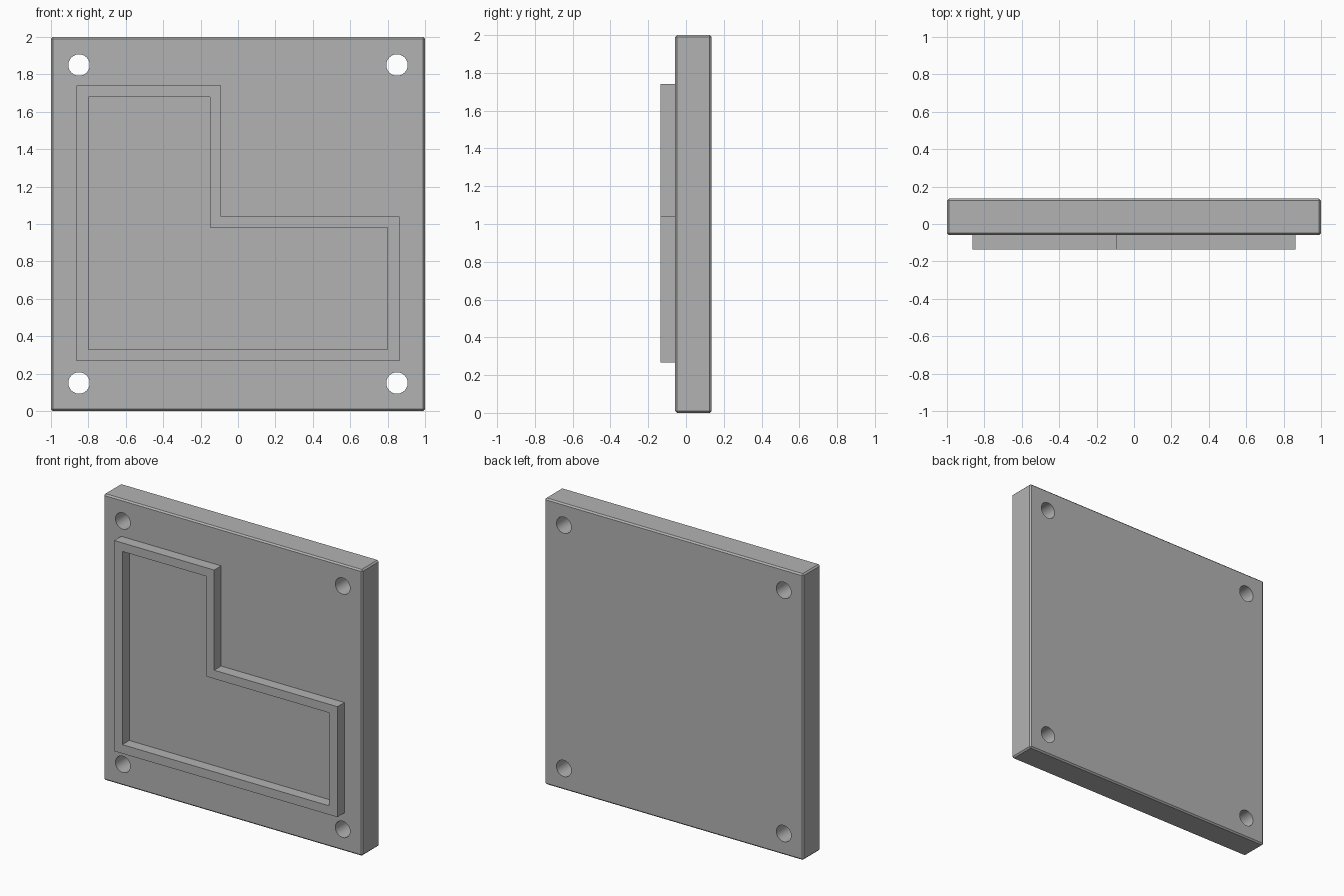
import bpy, bmesh, math
from mathutils import Matrix

if "Cube" in bpy.data.objects:
    bpy.data.objects.remove(bpy.data.objects["Cube"])

FRONT, BACK = -0.058, 0.135      # plate faces
RIM_FRONT = -0.135               # front of the raised rim

grey = bpy.data.materials.new("plain grey")
grey.diffuse_color = (0.45, 0.45, 0.45, 1)
grey.use_nodes = True
grey.node_tree.nodes["Principled BSDF"].inputs["Base Color"].default_value = grey.diffuse_color


def add_object(name, bm):
    bmesh.ops.recalc_face_normals(bm, faces=bm.faces)
    mesh = bpy.data.meshes.new(name)
    bm.to_mesh(mesh)
    bm.free()
    mesh.materials.append(grey)
    obj = bpy.data.objects.new(name, mesh)
    bpy.context.collection.objects.link(obj)
    return obj


# Square plate with a small chamfer on every edge
bm = bmesh.new()
bmesh.ops.create_cube(bm, size=1, matrix=Matrix.Translation((0, (FRONT + BACK) / 2, 1))
                      @ Matrix.Diagonal((2, BACK - FRONT, 2, 1)))
bmesh.ops.bevel(bm, geom=bm.edges[:], offset=0.01, segments=1, affect='EDGES')
plate = add_object("plate", bm)

# Four corner through-holes
bm = bmesh.new()
for x in (-0.85, 0.85):
    for z in (0.15, 1.85):
        bmesh.ops.create_cone(bm, cap_ends=True, segments=48, radius1=0.057, radius2=0.057, depth=1,
                              matrix=Matrix.Translation((x, 0, z)) @ Matrix.Rotation(math.pi / 2, 4, 'X'))
cutter = add_object("hole_cutter", bm)
cutter.hide_render = True
cut = plate.modifiers.new("holes", 'BOOLEAN')
cut.operation, cut.solver, cut.object = 'DIFFERENCE', 'EXACT', cutter
bpy.context.view_layer.objects.active = plate
plate.select_set(True)
bpy.ops.object.modifier_apply(modifier=cut.name)
bpy.data.objects.remove(cutter)
bpy.ops.object.shade_smooth_by_angle(angle=math.radians(30))

# Raised L-shaped rim, open in the middle
outer = [(-0.863, 0.268), (0.863, 0.268), (0.863, 1.04), (-0.09, 1.04), (-0.09, 1.74), (-0.863, 1.74)]
inner = [(-0.80, 0.33), (0.80, 0.33), (0.80, 0.98), (-0.15, 0.98), (-0.15, 1.68), (-0.80, 1.68)]
bm = bmesh.new()
loops = [[bm.verts.new((x, y, z)) for x, z in outline]
         for outline, y in ((outer, FRONT), (outer, RIM_FRONT), (inner, RIM_FRONT), (inner, FRONT))]
for a, b in zip(loops, loops[1:] + loops[:1]):
    for i in range(6):
        j = (i + 1) % 6
        bm.faces.new((a[i], a[j], b[j], b[i]))
add_object("raised_rim", bm)
